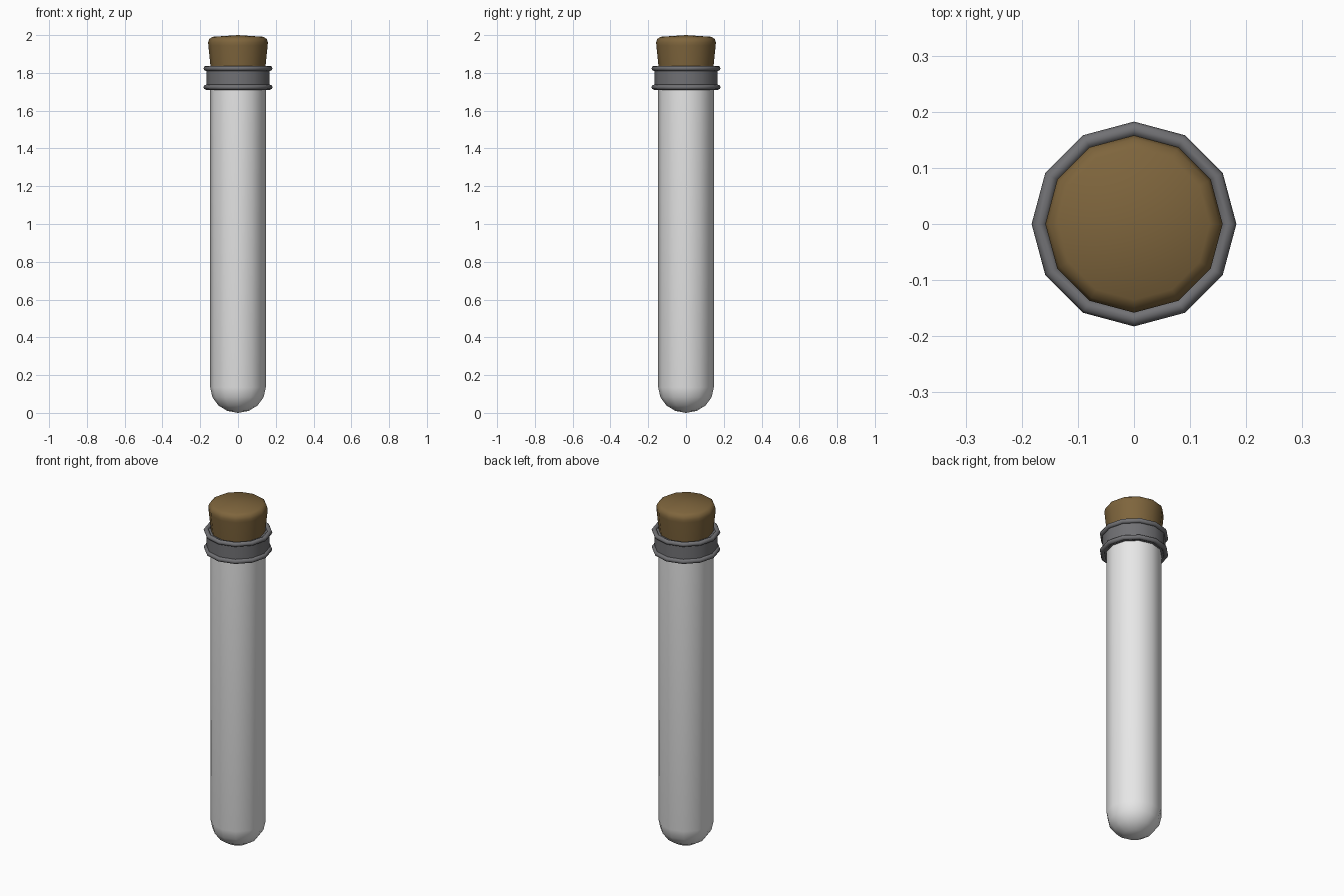
import bpy, bmesh, math

if "Cube" in bpy.data.objects:
    bpy.data.objects.remove(bpy.data.objects["Cube"])

SIDES = 12


def material(name, rgb):
    m = bpy.data.materials.new(name)
    m.diffuse_color = (*rgb, 1)
    m.use_nodes = True
    m.node_tree.nodes["Principled BSDF"].inputs["Base Color"].default_value = m.diffuse_color
    return m


def lathe(name, profile, mat, closed=False, angle=40):
    """Spin an (r, z) profile around the z axis; r = 0 makes a pole."""
    bm = bmesh.new()
    pts = list(profile) + ([profile[0]] if closed else [])
    verts = [bm.verts.new((r, 0, z)) for r, z in pts]
    edges = [bm.edges.new(pair) for pair in zip(verts, verts[1:])]
    bmesh.ops.spin(bm, geom=verts + edges, cent=(0, 0, 0), axis=(0, 0, 1),
                   angle=math.tau, steps=SIDES)
    bmesh.ops.remove_doubles(bm, verts=bm.verts, dist=0.0005)
    bmesh.ops.recalc_face_normals(bm, faces=bm.faces)
    mesh = bpy.data.meshes.new(name)
    bm.to_mesh(mesh)
    bm.free()
    mesh.materials.append(mat)
    ob = bpy.data.objects.new(name, mesh)
    bpy.context.collection.objects.link(ob)
    bpy.ops.object.select_all(action='DESELECT')
    ob.select_set(True)
    bpy.context.view_layer.objects.active = ob
    bpy.ops.object.shade_smooth_by_angle(angle=math.radians(angle))
    return ob


glass = material("pale_glass", (0.8, 0.8, 0.8))
metal = material("grey_metal", (0.165, 0.165, 0.175))
cork = material("brown_cork", (0.21, 0.13, 0.046))

# Glass tube with a rounded bottom
R, H = 0.147, 0.135
tube = [(R * math.sin(a), H - H * math.cos(a))
        for a in (math.radians(d) for d in (0, 22.5, 45, 67.5, 90))]
lathe("glass_tube", tube + [(R, 1.80), (0.136, 1.80)], glass)

# Metal collar band
lathe("collar_band", [(0.140, 1.715), (0.168, 1.715), (0.168, 1.827), (0.140, 1.827)],
      metal, closed=True)

# Rolled rims at the two ends of the collar
for name, z in (("lower_rim", 1.724), ("upper_rim", 1.824)):
    rim = [(0.169 + 0.0135 * math.cos(t), z + 0.0135 * math.sin(t))
           for t in (math.tau * i / 8 for i in range(8))]
    lathe(name, rim, metal, closed=True, angle=60)

# Tapered cork stopper with a softened top edge
lathe("cork_stopper", [(0, 1.70), (0.132, 1.70), (0.144, 1.82), (0.157, 1.945),
                       (0.158, 1.962), (0.152, 1.98), (0.135, 1.991), (0, 2.0)], cork, angle=50)
